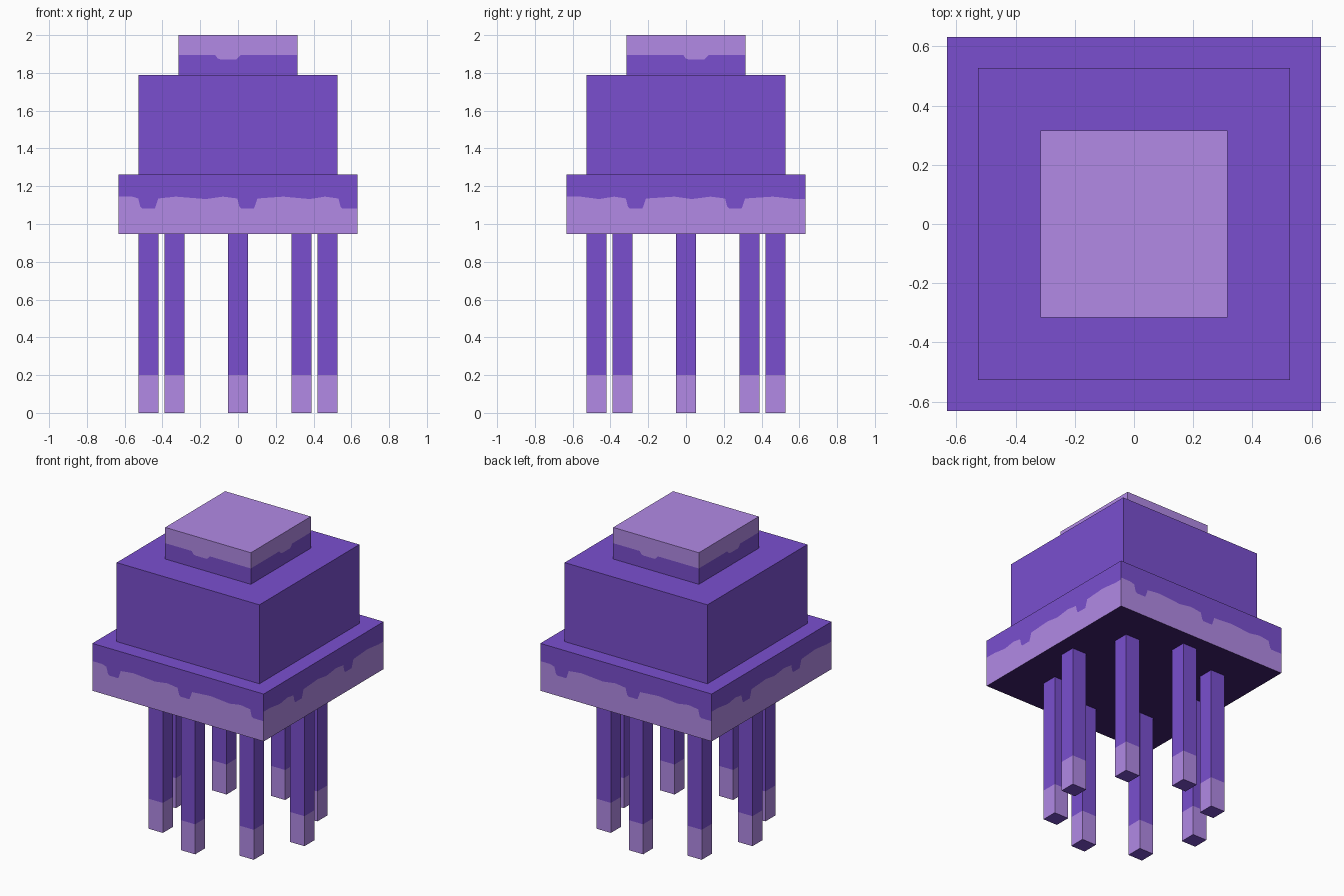
import bpy
import bmesh
from math import pi, sin, cos
from mathutils import Matrix

cube = bpy.data.objects.get("Cube")
if cube:
    bpy.data.objects.remove(cube, do_unlink=True)

UNIT = 2 / 19  # the model is laid out on a grid 19 cells tall


def make_material(name, rgb):
    linear = [((c / 255 + 0.055) / 1.055) ** 2.4 for c in rgb]
    mat = bpy.data.materials.new(name)
    mat.use_nodes = True
    mat.diffuse_color = (*linear, 1)
    mat.node_tree.nodes["Principled BSDF"].inputs["Base Color"].default_value = (*linear, 1)
    return mat


PURPLE, LILAC, SHADE = range(3)
MATERIALS = [
    make_material("purple", (122, 79, 207)),
    make_material("lilac", (178, 138, 230)),
    make_material("deep_purple", (65, 31, 110)),
]


def banded_block(name, center, half, bottom, top, profiles, low, high, under, cap):
    """Square block whose sides are split in two colours along a profile line.
    Opposite sides share a profile; each profile is a list of (offset, height)."""
    bm = bmesh.new()

    def face(points, material):
        bm.faces.new([bm.verts.new(p) for p in points]).material_index = material

    for side in range(4):
        turn = Matrix.Rotation(side * pi / 2, 4, "Z")
        line = profiles[side % 2]
        line = [(-half, line[0][1])] + list(line) + [(half, line[-1][1])]
        for (u, a), (v, b) in zip(line, line[1:]):
            if v - u < 1e-5:
                continue
            bands = (((bottom, bottom, b, a), low), ((a, b, top, top), high))
            for zs, material in bands:
                corners = zip((u, v, v, u), zs)
                face([(turn @ Matrix.Translation((x, -half, z))).translation
                      for x, z in corners], material)
    square = [(-half, -half), (half, -half), (half, half), (-half, half)]
    face([(x, y, top) for x, y in square], cap)
    face([(x, y, bottom) for x, y in reversed(square)], under)
    bmesh.ops.remove_doubles(bm, verts=bm.verts, dist=1e-5)

    mesh = bpy.data.meshes.new(name)
    bm.to_mesh(mesh)
    bm.free()
    for mat in MATERIALS:
        mesh.materials.append(mat)
    obj = bpy.data.objects.new(name, mesh)
    obj.location = (center[0], center[1], 0)
    bpy.context.collection.objects.link(obj)
    return obj


def drip(x, level, depth, half_width):
    """Profile points of one rounded drip hanging from the level."""
    w = half_width
    return [(x - w, level), (x - 0.8 * w, level - 0.8 * depth),
            (x - 0.6 * w, level - depth), (x + 0.65 * w, level - depth),
            (x + 0.8 * w, level - 0.6 * depth), (x + w, level)]


def ripple(*xs):
    """Alternating crests and dips between the drips."""
    return [(x, 1.145 if i % 2 == 0 else 1.132) for i, x in enumerate(xs)]


def rim_drip(x):
    return drip(x, 1.135, 0.053, 0.053)


# Rim with dripping colour on its sides
rim_front = (ripple(-0.56) + rim_drip(-0.475) + ripple(-0.33, -0.17, -0.08)
             + rim_drip(0.05) + ripple(0.24, 0.38, 0.46)
             + rim_drip(0.585)[:4])
rim_side = (ripple(-0.56, -0.46, -0.38) + rim_drip(-0.265)
            + ripple(-0.06, 0.03, 0.13) + rim_drip(0.26)
            + ripple(0.46, 0.58))
leg_top, rim_top, body_top = 9 * UNIT, 12 * UNIT, 17 * UNIT
banded_block("rim", (0, 0), 6 * UNIT, leg_top, rim_top, (rim_front, rim_side),
             LILAC, PURPLE, SHADE, PURPLE)

# Main body
plain = [(0, 1.5)]
banded_block("body", (0, 0), 5 * UNIT, rim_top, body_top, (plain, plain),
             PURPLE, PURPLE, PURPLE, PURPLE)

# Top knob
banded_block("top_knob", (0, 0), 3 * UNIT, body_top, 2,
             (drip(-0.053, 1.895, 0.023, 0.068), drip(0.053, 1.895, 0.023, 0.068)),
             PURPLE, LILAC, PURPLE, LILAC)

# Ring of eight legs with pale tips
tip = [(0, 0.2)]
for i in range(8):
    angle = i * pi / 4
    center = (0.474 * cos(angle), 0.474 * sin(angle))
    banded_block(f"leg_{i + 1}", center, UNIT / 2, 0, leg_top, (tip, tip),
                 LILAC, PURPLE, PURPLE, PURPLE)
